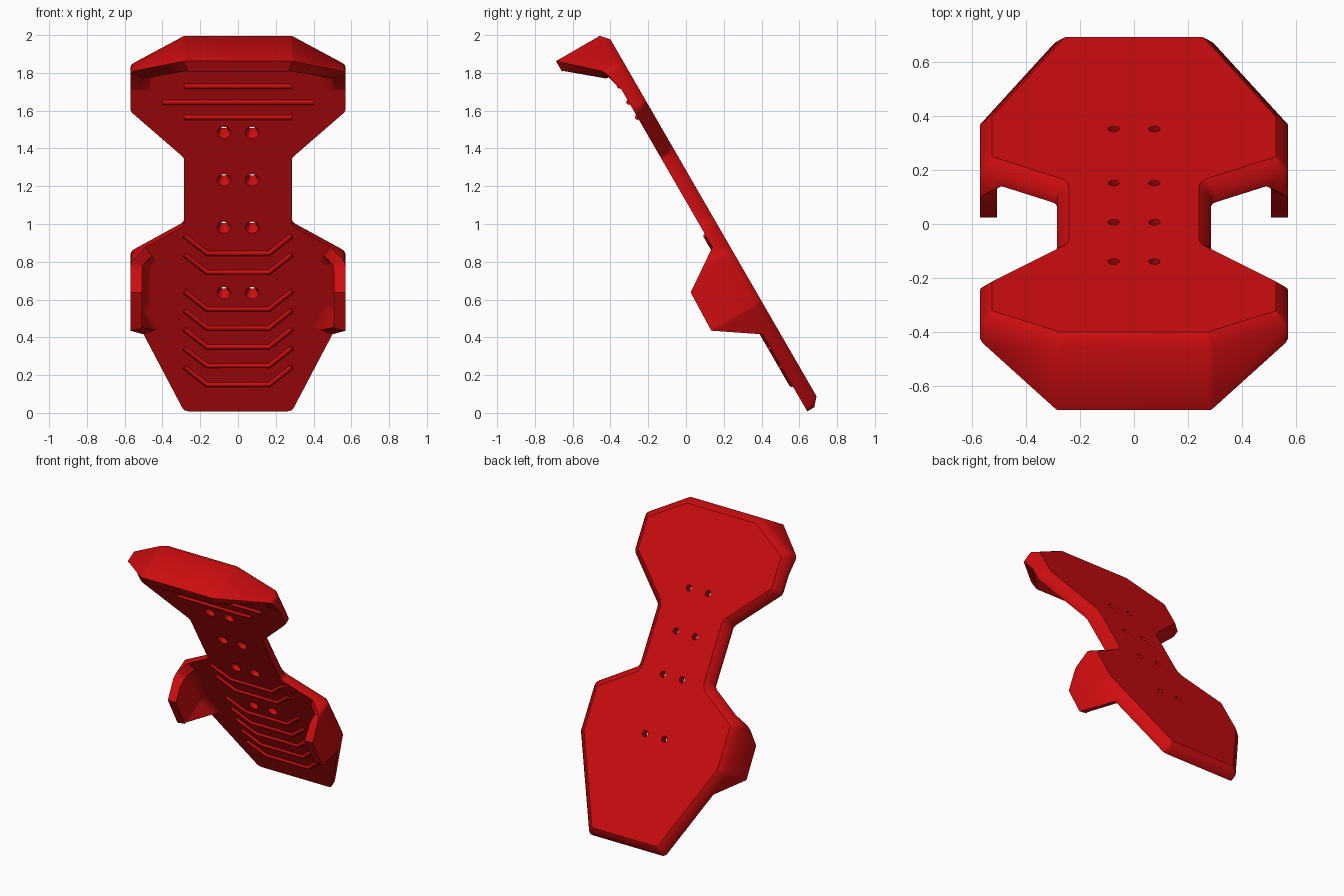
import bpy, bmesh, math
from mathutils import Vector, Matrix

if "Cube" in bpy.data.objects:
    bpy.data.objects.remove(bpy.data.objects["Cube"])

red = bpy.data.materials.new("red")
red.diffuse_color = (0.62, 0.004, 0.005, 1)
red.use_nodes = True
red.node_tree.nodes["Principled BSDF"].inputs["Base Color"].default_value = red.diffuse_color

FRONT, EDGE, BACK = 0.56, 0.603, 0.6425   # depths across the plate
S, C = 0.5, math.sqrt(3) / 2              # plate leans 30 degrees


def place(x, u, w):
    """x across, u up along the plate, w through its thickness."""
    return Vector((x, -S * u + C * w, C * u + S * w))


# Right half outline (x, u, corner radius), bottom to top; radius 0 = break in the rim
half = [(0.285, -0.314, 0.04), (0.5, 0.157, 0), (0.57, 0.31, 0.04), (0.57, 0.54, 0),
        (0.57, 0.64, 0.05), (0.49, 0.6905, 0), (0.285, 0.82, 0.04), (0.285, 1.235, 0.04),
        (0.57, 1.52, 0.05), (0.57, 1.65, 0), (0.57, 1.78, 0.04), (0.285, 1.957, 0.04)]
outline = half + [(-x, u, r) for x, u, r in reversed(half)]


def loop(inset):
    """Outline moved inward, with rounded corners and a fixed point count."""
    n = len(outline)
    pts = [Vector(p[:2]) for p in outline]
    moved, turns = [], []
    for i in range(n):
        a = (pts[i] - pts[i - 1]).normalized()
        b = (pts[(i + 1) % n] - pts[i]).normalized()
        na, nb = Vector((-a.y, a.x)), Vector((-b.y, b.x))
        moved.append(pts[i] + (na + nb) * inset / (1 + na.dot(nb)))
        turns.append(a.x * b.y - a.y * b.x)
    out = []
    for i, (x, u, r) in enumerate(outline):
        p = moved[i]
        if r == 0:
            out.append(p)
            continue
        a = (moved[i - 1] - p).normalized()
        b = (moved[(i + 1) % n] - p).normalized()
        r = max(r - inset, 0.004) if turns[i] > 0 else r + inset
        t = r / math.tan(a.angle(b) / 2)
        for k in range(5):                # quadratic arc between the tangent points
            f = k / 4
            out.append(p + a * t * (1 - f) ** 2 + b * t * f ** 2)
    return out


def rim_depth(p):
    """How far forward the rim reaches: hood at the top, wings lower down."""
    x, u = abs(p.x), p.y
    if u > 1.6:
        if u > 1.775:
            return 0.335 + max(0, min(1, (x - 0.285) / 0.285)) * 0.195
        return FRONT - 0.03 * max(0, min(1, (u - 1.65) / 0.12))
    return FRONT - max(0, min((u - 0.157) * 1.48, 0.226, (0.6905 - u) * 1.46))


# Body: a stack of loops from the chamfered back round the rim to the front face
outer = loop(0)
rim = [rim_depth(p) for p in outer]
n = len(outer)
stack = [(0.045, [BACK] * n), (0, [EDGE] * n), (0, rim), (0.063, rim),
         (0.063, [max(w, 0.515) for w in rim]),
         (0.075, [max(w, 0.546) for w in rim]), (0.108, [FRONT] * n)]
bm = bmesh.new()
rings = [[bm.verts.new(place(p.x, p.y, w)) for p, w in zip(loop(d), ws)] for d, ws in stack]
for lo, hi in zip(rings, rings[1:]):
    for i in range(n):
        j = (i + 1) % n
        bm.faces.new((lo[i], lo[j], hi[j], hi[i]))
bm.faces.new(rings[0])
bm.faces.new(rings[-1])
bmesh.ops.remove_doubles(bm, verts=bm.verts, dist=0.0004)
bmesh.ops.recalc_face_normals(bm, faces=bm.faces)
mesh = bpy.data.meshes.new("body")
bm.to_mesh(mesh)
bm.free()
mesh.materials.append(red)
body = bpy.data.objects.new("body", mesh)
bpy.context.collection.objects.link(body)

# Countersunk screw holes, cut right through the plate
bm = bmesh.new()
for u in (0.41, 0.81, 1.10, 1.39):
    for x in (-0.075, 0.075):
        prof = [(0.036, 0.53), (0.036, 0.575), (0.021, 0.59), (0.021, 0.68)]
        hole = [[bm.verts.new(place(x + r * math.cos(k * math.pi / 8),
                                    u + r * math.sin(k * math.pi / 8), w))
                 for k in range(16)] for r, w in prof]
        for lo, hi in zip(hole, hole[1:]):
            for k in range(16):
                j = (k + 1) % 16
                bm.faces.new((lo[k], lo[j], hi[j], hi[k]))
        bm.faces.new(hole[0])
        bm.faces.new(hole[-1])
bmesh.ops.recalc_face_normals(bm, faces=bm.faces)
cut_mesh = bpy.data.meshes.new("hole_cutter")
bm.to_mesh(cut_mesh)
bm.free()
cutter = bpy.data.objects.new("hole_cutter", cut_mesh)
cutter.hide_render = True
bpy.context.collection.objects.link(cutter)
mod = body.modifiers.new("holes", 'BOOLEAN')
mod.object = cutter
mod.solver = 'EXACT'
bpy.context.view_layer.objects.active = body
body.select_set(True)
bpy.ops.object.modifier_apply(modifier="holes")
bpy.data.objects.remove(cutter)
bpy.ops.object.shade_smooth_by_angle(angle=math.radians(55))
normal = Vector((0, C, S))
for f in body.data.polygons:              # keep the two flat faces crisp
    if abs(f.normal.dot(normal)) > 0.999:
        f.use_smooth = False


# Raised ridges on the front face
def ridge(name, pts):
    cu = bpy.data.curves.new(name, 'CURVE')
    cu.dimensions = '3D'
    cu.bevel_depth = 0.014
    cu.bevel_resolution = 2
    cu.use_fill_caps = True
    sp = cu.splines.new('POLY')
    sp.points.add(len(pts) - 1)
    for q, (x, z) in zip(sp.points, pts):
        q.co = (*place(x, (z - S * FRONT) / C, FRONT), 1)
    cu.materials.append(red)
    bpy.context.collection.objects.link(bpy.data.objects.new(name, cu))


for z, w in ((1.73, 0.285), (1.645, 0.4), (1.565, 0.285)):
    ridge("straight_ridge", [(-w, z), (w, z)])
for z in (0.845, 0.745, 0.55, 0.45, 0.35, 0.25, 0.15):
    ridge("chevron_ridge", [(-0.285, z + 0.095), (-0.165, z), (0.165, z), (0.285, z + 0.095)])
